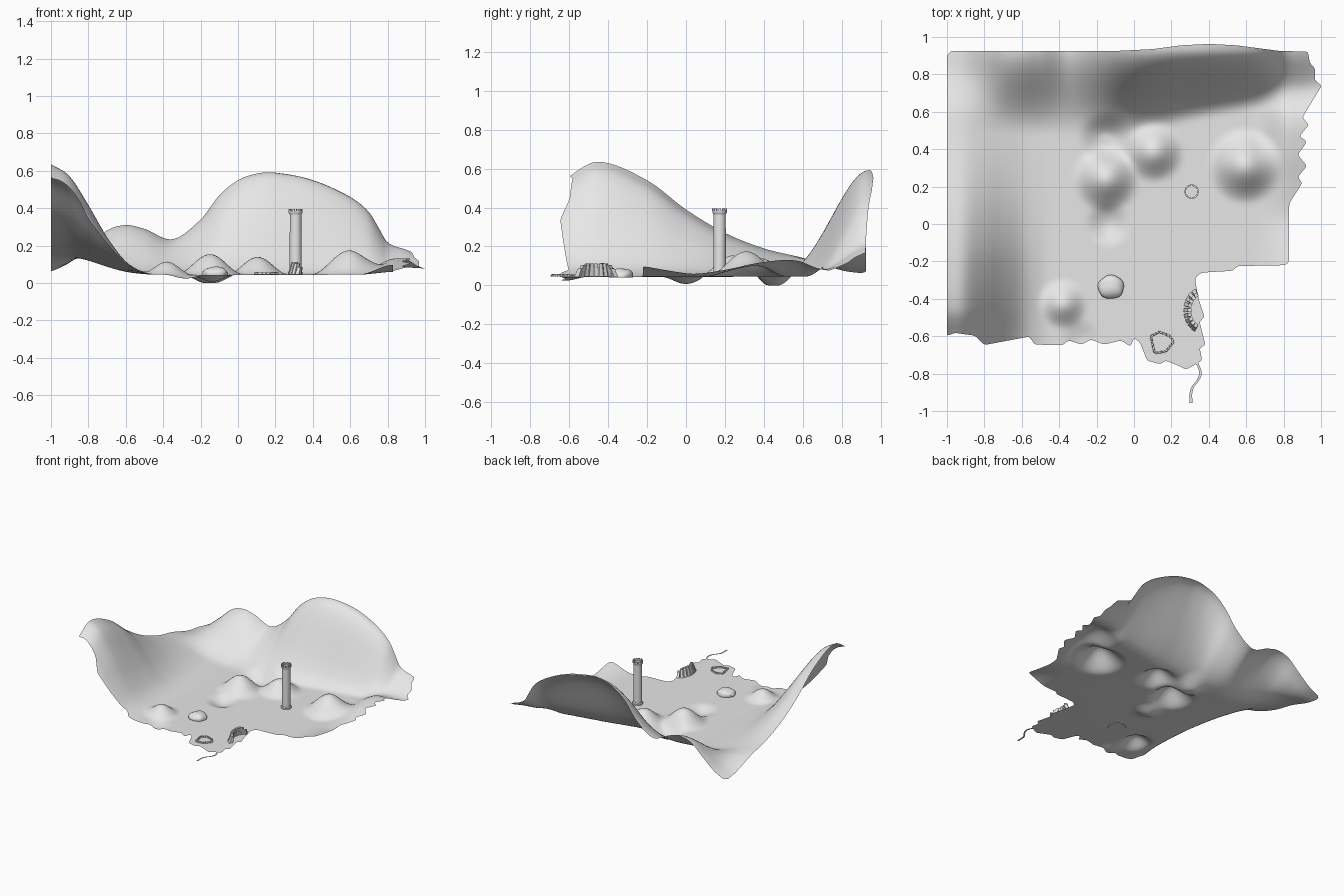
import bpy, bmesh, math, random
from mathutils import Vector, Matrix
from mathutils.geometry import delaunay_2d_cdt

if "Cube" in bpy.data.objects:
    bpy.data.objects.remove(bpy.data.objects["Cube"])

random.seed(4)
GREY = bpy.data.materials.new("plain grey")
GREY.diffuse_color = (0.8, 0.8, 0.8, 1)
GREY.use_nodes = True
GREY.node_tree.nodes["Principled BSDF"].inputs["Base Color"].default_value = GREY.diffuse_color
BASE = 0.045


def finish(name, bm, angle=35):
    me = bpy.data.meshes.new(name)
    bm.to_mesh(me)
    bm.free()
    ob = bpy.data.objects.new(name, me)
    bpy.context.collection.objects.link(ob)
    me.materials.append(GREY)
    bpy.ops.object.select_all(action='DESELECT')
    ob.select_set(True)
    bpy.context.view_layer.objects.active = ob
    bpy.ops.object.shade_smooth_by_angle(angle=math.radians(angle))
    return ob


def spline(pts, x):
    """Smooth curve through (x, value) stations."""
    x = min(max(x, pts[0][0]), pts[-1][0])
    i = 0
    while i < len(pts) - 2 and x > pts[i + 1][0]:
        i += 1

    def slope(k):
        a, b = pts[max(k - 1, 0)], pts[min(k + 1, len(pts) - 1)]
        return (b[1] - a[1]) / (b[0] - a[0])
    (x0, y0), (x1, y1) = pts[i], pts[i + 1]
    h = x1 - x0
    t = (x - x0) / h
    return ((2*t**3 - 3*t*t + 1) * y0 + (t**3 - 2*t*t + t) * h * slope(i)
            + (3*t*t - 2*t**3) * y1 + (t**3 - t*t) * h * slope(i + 1))


def ease(t):
    t = min(max(t, 0), 1)
    return t * t * (3 - 2 * t)


# Ridge crest heights, read along the back, left and right borders
BACK = [(-1, .055), (-.9, .105), (-.8, .19), (-.7, .28), (-.6, .31), (-.5, .29), (-.35, .235),
        (-.2, .34), (-.1, .47), (0, .55), (.1, .585), (.2, .59), (.4, .55), (.6, .46),
        (.7, .38), (.75, .30), (.8, .22), (.9, .18), (1, .14)]
# Where the back ridge starts to rise
FOOT = [(-1, .48), (-.6, .47), (-.3, .46), (-.1, .455), (.1, .49), (.3, .54), (.5, .58), (.75, .62), (1, .6)]
LEFT = [(-.65, .51), (-.6, .56), (-.45, .635), (-.2, .54), (0, .39), (.2, .27), (.4, .19),
        (.6, .14), (.8, .07), (.92, .05)]
LEFT_FADE = [(-1, 1), (-.9, .89), (-.8, .63), (-.7, .34), (-.6, .12), (-.5, .02), (-.42, 0), (1, 0)]
RIGHT = [(-.25, .06), (-.05, .025), (.05, .015), (.2, .035), (.4, .075), (.58, .08), (.75, 0), (.96, 0)]
# Hills and hollows: x, y, height, radius
BUMPS = [(-.15, .24, .11, .185), (.105, .385, .095, .17), (.595, .31, .13, .21), (-.38, -.43, .07, .14),
         (-.15, .45, -.052, .16), (-.14, 0, -.037, .13), (-.28, -.62, -.02, .12)]


def height(x, y):
    z = BASE + (spline(LEFT, y) - BASE) * spline(LEFT_FADE, x)
    foot = spline(FOOT, x)
    z += (spline(BACK, x) - BASE) * ease((y - foot) / (.94 - foot)) ** 1.15
    z += spline(RIGHT, y) * ease((x - .64) / .2)
    for bx, by, h, r in BUMPS:
        d = math.hypot(x - bx, y - by)
        if d < r:
            z += h * (.5 + .5 * math.cos(math.pi * d / r))
    return max(z, 0)


# Terrain sheet with a ragged coast
COAST = [(-1, .9), (-.98, .925), (-.1, .925), (.1, .935), (.25, .955), (.4, .963), (.55, .955), (.78, .925),
         (.93, .922), (.94, .86), (.97, .83), (.965, .77), (1.004, .74), (.9, .57), (.935, .53), (.885, .47),
         (.925, .44), (.875, .37), (.925, .31), (.875, .25), (.9, .22), (.83, .11), (.83, -.2), (.81, -.22),
         (.55, -.225), (.53, -.25), (.36, -.26), (.325, -.29), (.345, -.4), (.378, -.5), (.35, -.52),
         (.382, -.65), (.35, -.66), (.365, -.73), (.28, -.778), (.22, -.75), (.17, -.73), (.14, -.75),
         (.07, -.73), (.03, -.63), (0, -.61), (-.02, -.655), (-.07, -.622), (-.16, -.645), (-.23, -.617),
         (-.28, -.645), (-.35, -.622), (-.38, -.647), (-.53, -.645), (-.56, -.602), (-.8, -.647),
         (-.85, -.597), (-.96, -.582), (-1, -.6)]


def inside(x, y, poly):
    hit = False
    for a, b in zip(poly, poly[1:] + poly[:1]):
        if (a[1] > y) != (b[1] > y) and x < a[0] + (y - a[1]) / (b[1] - a[1]) * (b[0] - a[0]):
            hit = not hit
    return hit


ring = []
loop = COAST[::-1]
for a, b in zip(loop, loop[1:] + loop[:1]):
    a, b = Vector(a), Vector(b)
    n = max(2, round((b - a).length / .014))
    ring += [a.lerp(b, k / n) for k in range(n)]
ring = [ring[k - 1] * .25 + ring[k] * .5 + ring[(k + 1) % len(ring)] * .25 for k in range(len(ring))]
shore = [tuple(p) for p in ring]
grid = []
for i in range(1, 100):
    for j in range(1, 100):
        p = Vector((-1 + i * .02, -.8 + j * .018))
        if inside(p.x, p.y, shore) and min((p.x - q[0]) ** 2 + (p.y - q[1]) ** 2 for q in shore) > .0001:
            grid.append(p)
cdt = delaunay_2d_cdt(ring + grid, [], [list(range(len(ring)))], 1, 1e-5)
bm = bmesh.new()
vs = [bm.verts.new((v.x, v.y, height(v.x, v.y))) for v in cdt[0]]
for f in cdt[2]:
    bm.faces.new([vs[k] for k in f])
finish("terrain", bm, 80)

# Stream: flat ribbon running off the front coast
PATH = [(-.95, .305), (-.90, .305), (-.87, .315), (-.83, .345), (-.79, .355), (-.74, .335)]
bm = bmesh.new()
prev = None
for k in range(25):
    y = -.957 + k * .217 / 24
    x = spline(PATH, y)
    pair = [bm.verts.new((x - .007, y, BASE + .001)), bm.verts.new((x + .007, y, BASE + .001))]
    if prev:
        bm.faces.new((prev[0], prev[1], pair[1], pair[0]))
    prev = pair
finish("stream", bm)

# Tower: turned profile with a hollow crown
TX, TY, SIDES = .308, .173, 32
PROFILE = [(.038, .046), (.038, .056), (.032, .062), (.031, .365), (.038, .375),
           (.038, .385), (.03, .385), (.03, .378)]
bm = bmesh.new()
rows = []
for r, z in PROFILE:
    rows.append([bm.verts.new((TX + r * math.cos(a * math.tau / SIDES), TY + r * math.sin(a * math.tau / SIDES), z))
                 for a in range(SIDES)])
for lo, hi in zip(rows, rows[1:]):
    for k in range(SIDES):
        m = (k + 1) % SIDES
        bm.faces.new((lo[k], lo[m], hi[m], hi[k]))
bm.faces.new(rows[-1])
finish("tower", bm)


def block(bm, loc, size, turn=0, lean=0, taper=1):
    """Box standing on loc, turned about z; its top may lean along local x."""
    res = bmesh.ops.create_cube(bm, size=1)
    for v in res["verts"]:
        top = v.co.z > 0
        k = taper if top else 1
        v.co = Vector((v.co.x * size[0] * k + (lean if top else 0), v.co.y * size[1] * k,
                       size[2] if top else 0))
    bmesh.ops.transform(bm, verts=res["verts"],
                        matrix=Matrix.Translation(loc) @ Matrix.Rotation(turn, 4, 'Z'))


# Merlons round the tower top
bm = bmesh.new()
for k in range(10):
    a = k * math.tau / 10
    block(bm, (TX + .034 * math.cos(a), TY + .034 * math.sin(a), .384), (.008, .013, .012), a)
finish("battlements", bm)

# Leaning stones in a crescent
bm = bmesh.new()
COUNT = 9
for k in range(COUNT):
    u = k / (COUNT - 1)
    a = math.radians(118 + 122 * u)
    tall = .03 + .036 * min(1, 4 * u + .3, 4 * (1 - u) + .3)
    block(bm, (.365 + .086 * math.cos(a), -.462 + .11 * math.sin(a), .046),
          (.026, .022, tall), a, -.018, .8)
finish("stone_crescent", bm, 25)

# Low ring of stones
SHAPE = [Vector(p) for p in [(.09, -.6), (.135, -.577), (.19, -.598), (.212, -.63), (.17, -.682), (.11, -.69)]]
bm = bmesh.new()
for a, b in zip(SHAPE, SHAPE[1:] + SHAPE[:1]):
    n = max(2, round((b - a).length / .018))
    for k in range(n):
        p = a.lerp(b, (k + .5) / n)
        d = b - a
        block(bm, (p.x, p.y, .046), (d.length / n * .92, .011, random.uniform(.009, .014)),
              math.atan2(d.y, d.x), 0, .85)
finish("stone_ring", bm, 25)

# Boulder with a flattened, lumpy top
bm = bmesh.new()
bmesh.ops.create_icosphere(bm, subdivisions=3, radius=1)
for v in bm.verts:
    x, y, z = v.co
    k = 1 + .04 * math.sin(4 * x + 2 * y) + .04 * math.sin(5 * y - 3 * z) + random.uniform(-.015, .015)
    v.co = (-.122 + .07 * k * x, -.335 + .064 * k * y, max(.04, .05 + .038 * k * z))
bmesh.ops.remove_doubles(bm, verts=bm.verts, dist=.0005)
finish("boulder", bm, 30)
